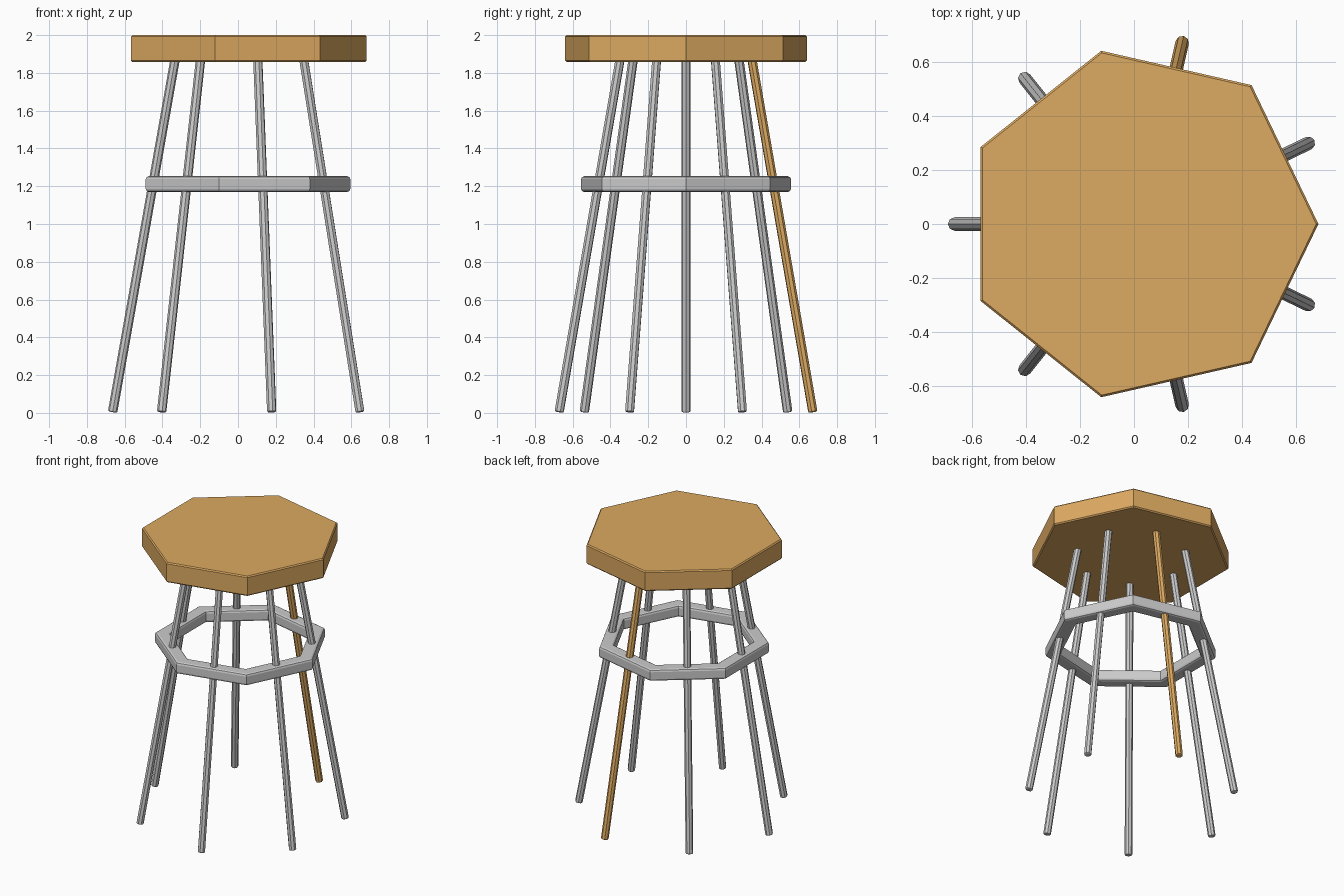
import bpy, bmesh
from math import cos, sin, pi, radians
from mathutils import Vector

if "Cube" in bpy.data.objects:
    bpy.data.objects.remove(bpy.data.objects["Cube"])

N = 7
CX = 0.025   # axis of the seven-sided stool, offset so its bounds are centred

wood = bpy.data.materials.new("wood")
wood.diffuse_color = (0.72, 0.40, 0.12, 1)
wood.use_nodes = True
wood.node_tree.nodes["Principled BSDF"].inputs["Base Color"].default_value = wood.diffuse_color


def finish(name, bm, mat=None, bevel=0.0, segments=2):
    bmesh.ops.recalc_face_normals(bm, faces=bm.faces)
    me = bpy.data.meshes.new(name)
    bm.to_mesh(me)
    bm.free()
    ob = bpy.data.objects.new(name, me)
    bpy.context.collection.objects.link(ob)
    if mat:
        me.materials.append(mat)
    if bevel:
        m = ob.modifiers.new("bevel", 'BEVEL')
        m.width = bevel
        m.segments = segments
        m.limit_method = 'ANGLE'
        m.angle_limit = radians(60)
    return ob


def sweep_heptagon(name, profile, closed, mat=None, **kw):
    """Revolve a (radius, z) profile in seven flat-sided steps."""
    bm = bmesh.new()
    rings = [[bm.verts.new((CX + r * cos(2 * pi * i / N), r * sin(2 * pi * i / N), z))
              for i in range(N)] for r, z in profile]
    pairs = list(zip(rings, rings[1:] + rings[:1]))
    for a, b in pairs if closed else pairs[:-1]:
        for i in range(N):
            j = (i + 1) % N
            bm.faces.new((a[i], a[j], b[j], b[i]))
    if not closed:
        bm.faces.new(rings[0])
        bm.faces.new(rings[-1])
    return finish(name, bm, mat, **kw)


# Seat: thick slab with slightly eased rims
sweep_heptagon("seat", [(0.648, 1.857), (0.656, 1.865), (0.656, 1.992), (0.648, 2.0)],
               False, wood)

# Footrest ring: box section with chamfered edges
ri, ro, z0, z1, c = 0.468, 0.57, 1.17, 1.253, 0.016
k = c * 0.3
sweep_heptagon("footrest_ring",
               [(ri + c, z0), (ro - c, z0), (ro - k, z0 + k), (ro, z0 + c),
                (ro, z1 - c), (ro - k, z1 - k), (ro - c, z1), (ri + c, z1),
                (ri + k, z1 - k), (ri, z1 - c), (ri, z0 + c), (ri + k, z0 + k)], True)

# Splayed legs: eight-sided rods with rounded ends, one of them wooden
for i in range(N):
    a = 2 * pi * (i + 0.5) / N
    d = Vector((cos(a), sin(a), 0))
    bottom = Vector((CX, 0, 0.004)) + d * 0.689
    top = Vector((CX, 0, 1.90)) + d * 0.353
    axis = top - bottom
    bm = bmesh.new()
    bmesh.ops.create_cone(bm, cap_ends=True, segments=8, radius1=0.025,
                          radius2=0.025, depth=axis.length)
    leg = finish(f"leg_{i + 1}", bm, wood if i == 1 else None, bevel=0.008)
    leg.location = (top + bottom) / 2
    leg.rotation_euler = axis.to_track_quat('Z', 'Y').to_euler()
